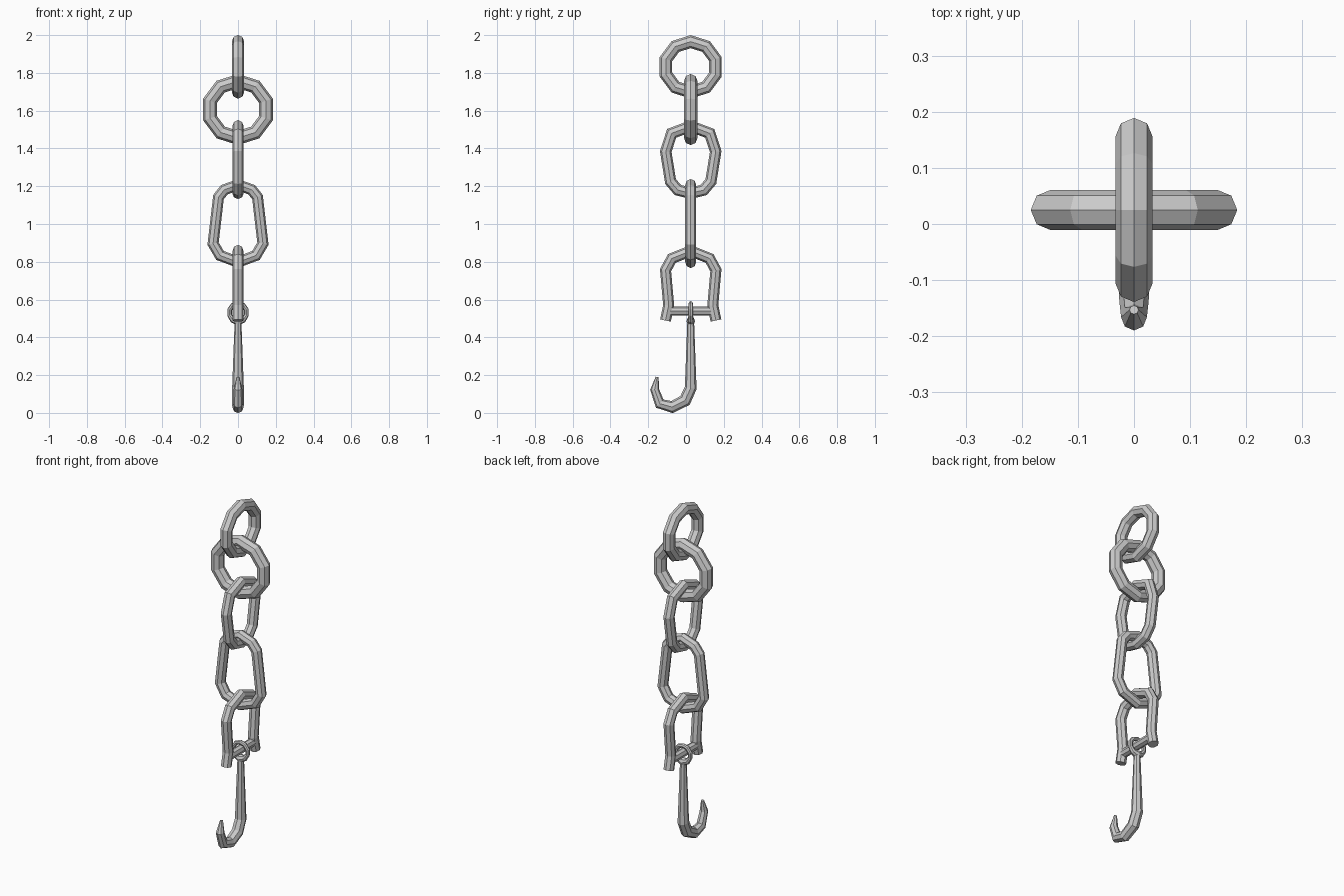
import bpy, bmesh, math
from mathutils import Vector

if "Cube" in bpy.data.objects:
    bpy.data.objects.remove(bpy.data.objects["Cube"])

YC = 0.025  # y position of the chain's axis


def sweep(name, path, radii, plane, closed=True, inset=0.0, sides=8):
    """Mitred tube along a flat path of (across, z). inset=1: path is the outer outline."""
    n = len(path)
    pts = [Vector(p) for p in path]
    if not isinstance(radii, (list, tuple)):
        radii = [radii] * n
    bm = bmesh.new()
    rings = []
    for i, p in enumerate(pts):
        a = pts[i - 1] if closed or i else None
        b = pts[(i + 1) % n] if closed or i < n - 1 else None
        t_in = (p - a).normalized() if a is not None else (b - p).normalized()
        t_out = (b - p).normalized() if b is not None else t_in
        t = (t_in + t_out).normalized()
        normal = Vector((-t.y, t.x)) / max(t.dot(t_in), 0.5)
        r = radii[i]
        ring = []
        for k in range(sides):
            ang = 2 * math.pi * k / sides
            q = p + normal * r * (math.cos(ang) - inset)
            d = r * math.sin(ang)
            co = (d, YC + q.x, q.y) if plane == "yz" else (q.x, YC + d, q.y)
            ring.append(bm.verts.new(co))
        rings.append(ring)
    for i in range(n if closed else n - 1):
        r0, r1 = rings[i], rings[(i + 1) % n]
        for k in range(sides):
            m = (k + 1) % sides
            bm.faces.new((r0[k], r0[m], r1[m], r1[k]))
    if not closed:
        bm.faces.new(rings[0])
        bm.faces.new(rings[-1])
    bmesh.ops.recalc_face_normals(bm, faces=bm.faces)
    mesh = bpy.data.meshes.new(name)
    bm.to_mesh(mesh)
    bm.free()
    obj = bpy.data.objects.new(name, mesh)
    bpy.context.collection.objects.link(obj)
    return obj


def link(name, right_half, r, plane):
    """Closed link from the right half of its outer outline, top to bottom."""
    left = [(-x, z) for x, z in reversed(right_half[1:-1])]
    return sweep(name, right_half + left, r, plane, inset=1.0)


def round_half(zc, hw, hh):
    angs = [math.radians(90 - 36 * i) for i in range(6)]
    return [(hw / math.cos(math.radians(18)) * math.cos(a), zc + hh * math.sin(a)) for a in angs]


# Round upper links
link("top_link", round_half(1.832, 0.164, 0.168), 0.033, "yz")
link("second_link", round_half(1.606, 0.184, 0.188), 0.036, "xz")

# Stretched links
link("third_link", [(0, 1.55), (0.125, 1.503), (0.163, 1.386), (0.135, 1.212),
                    (0.085, 1.153), (0, 1.132)], 0.030, "yz")
link("fourth_link", [(0, 1.238), (0.09, 1.206), (0.131, 1.154), (0.162, 0.89),
                     (0.115, 0.81), (0, 0.767)], 0.029, "xz")

# Open shackle with its cross pin
half = [(0.120, 0.841), (0.163, 0.762), (0.146, 0.571), (0.162, 0.495)]
shackle = [(-x, z) for x, z in reversed(half)] + [(0, 0.889)] + half
sweep("shackle", shackle, 0.029, "yz", closed=False, inset=1.0)
sweep("shackle_pin", [(-0.125, 0.539), (0.125, 0.539)], 0.024, "yz", closed=False)

# Hook eye, thickened where it meets the shank
eye, eye_r = [], []
for i in range(10):
    a = math.radians(90 - 36 * i)
    eye.append((0.047 * math.cos(a), 0.532 + 0.047 * math.sin(a)))
    eye_r.append({5: 0.023, 4: 0.016, 6: 0.016}.get(i, 0.012))
sweep("hook_eye", eye, eye_r, "xz")

# Hook shank and curl, in coordinates relative to the chain axis
hook = [(0, 0.482), (0, 0.132), (-0.030, 0.066), (-0.099, 0.031),
        (-0.164, 0.049), (-0.191, 0.124), (-0.178, 0.190)]
sweep("hook", hook, [0.018, 0.031, 0.032, 0.030, 0.026, 0.023, 0.008], "yz", closed=False)
